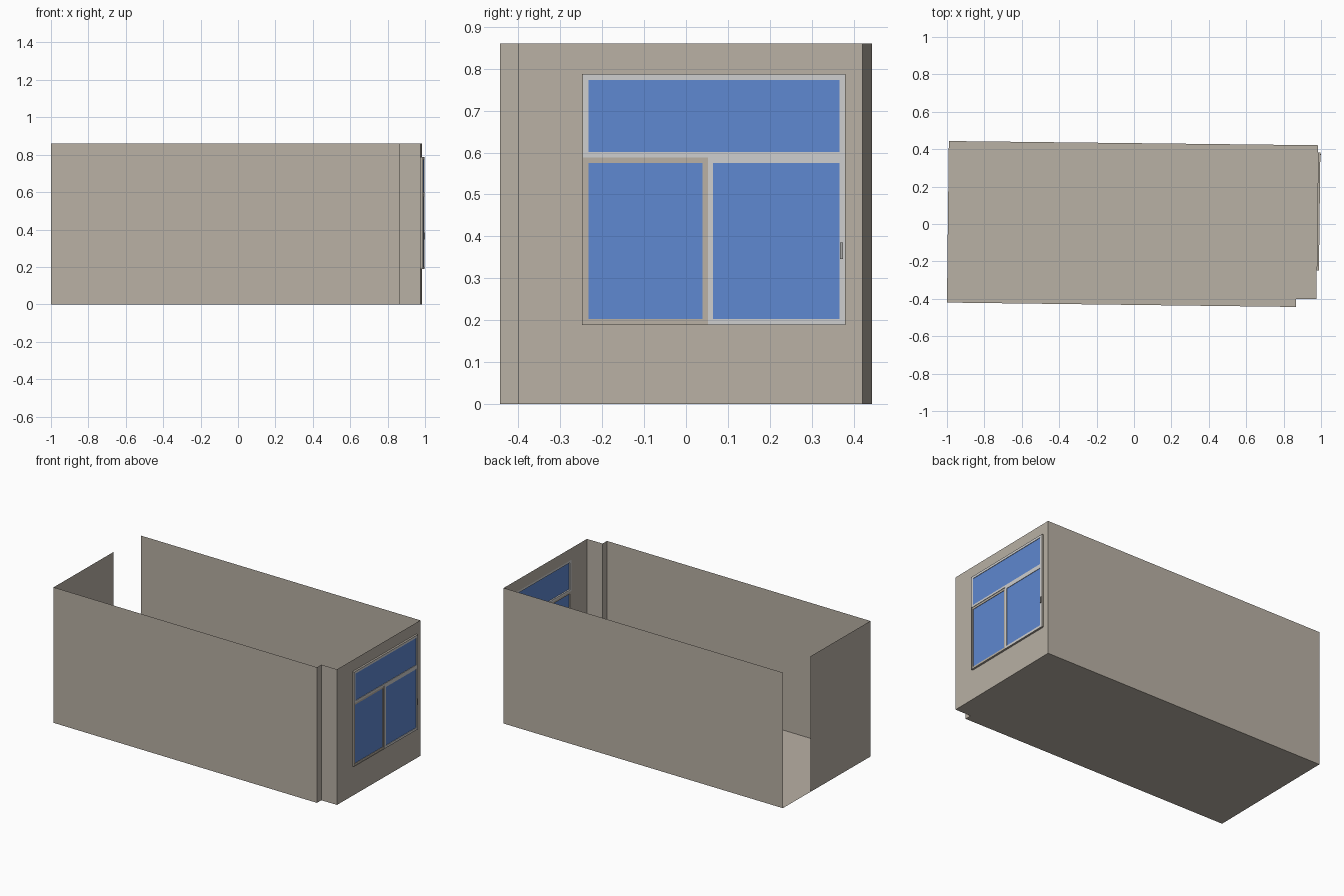
import bpy

if "Cube" in bpy.data.objects:
    bpy.data.objects.remove(bpy.data.objects["Cube"])

H = 0.86  # wall height


def material(name, rgb):
    m = bpy.data.materials.new(name)
    m.diffuse_color = (*rgb, 1)
    m.use_nodes = True
    m.node_tree.nodes["Principled BSDF"].inputs["Base Color"].default_value = m.diffuse_color
    return m


PLASTER = material("plaster_beige", (0.485, 0.437, 0.375))
FRAME = material("frame_light_grey", (0.62, 0.62, 0.62))
GLASS = material("glass_blue", (0.113, 0.245, 0.635))
METAL = material("handle_grey", (0.4, 0.4, 0.39))


def mesh(name, verts, faces, mat):
    me = bpy.data.meshes.new(name)
    me.from_pydata(verts, [], faces)
    me.materials.append(mat)
    ob = bpy.data.objects.new(name, me)
    bpy.context.collection.objects.link(ob)
    return ob


def on_wall(y, z, d=0.0):
    """Point on the slightly skewed window wall, pushed out by d."""
    return (0.975 + (y + 0.40) * 0.012 + d, y, z)


def rect(y0, y1, z0, z1, d):
    return [on_wall(y, z, d) for y, z in ((y0, z0), (y1, z0), (y1, z1), (y0, z1))]


def wall(name, pts):
    n = len(pts)
    verts = [(x, y, z) for z in (0, H) for x, y in pts]
    mesh(name, verts, [(i, i + 1, n + i + 1, n + i) for i in range(n - 1)], PLASTER)


def ring(name, y0, y1, z0, z1, d0, d1, w, mat):
    """Rectangular frame of bar width w between depths d0 and d1."""
    v = []
    for d in (d0, d1):
        v += rect(y0, y1, z0, z1, d) + rect(y0 + w, y1 - w, z0 + w, z1 - w, d)
    f = []
    for i in range(4):
        j = (i + 1) % 4
        f += [(8 + i, 8 + j, 12 + j, 12 + i), (j, i, 4 + i, 4 + j),
              (i, j, 8 + j, 8 + i), (4 + j, 4 + i, 12 + i, 12 + j)]
    mesh(name, v, f, mat)


# Floor plan outline
front_left, front_right = (-1.0, -0.42), (0.865, -0.4435)
notch_in, notch_out = (0.865, -0.40), (0.975, -0.40)
back_right, back_left = (0.985, 0.421), (-0.99, 0.4435)
outline = [front_left, front_right, notch_in, notch_out, back_right, back_left]
mesh("floor", [(x, y, 0) for x, y in outline], [tuple(range(6))], PLASTER)

# Walls; the left wall stops short to leave the doorway
wall("front_wall", [front_left, front_right, notch_in, notch_out])
wall("back_wall", [back_right, back_left])
wall("left_wall", [(-0.993, 0.17), front_left])

# Window wall with an opening
Y0, Y1, Z0, Z1 = -0.248, 0.381, 0.188, 0.788
mesh("window_wall", rect(-0.40, 0.421, 0, H, 0) + rect(Y0, Y1, Z0, Z1, 0),
     [(i, (i + 1) % 4, 4 + (i + 1) % 4, 4 + i) for i in range(4)], PLASTER)

# Window casing, then three panes with their frames
ring("window_casing", Y0, Y1, Z0, Z1, 0, 0.012, 0.002, PLASTER)
panes = [("upper", -0.246, 0.379, 0.588, 0.786, 0.012, FRAME),
         ("left", -0.246, 0.052, 0.19, 0.588, 0.009, PLASTER),
         ("right", 0.052, 0.379, 0.19, 0.588, 0.012, FRAME)]
for name, y0, y1, z0, z1, d, mat in panes:
    w = 0.013
    ring(name + "_window_frame", y0, y1, z0, z1, 0, d, w, mat)
    mesh(name + "_window_glass", rect(y0 + w, y1 - w, z0 + w, z1 - w, d - 0.003),
         [(0, 1, 2, 3)], GLASS)

# Handle on the right sash
mesh("window_handle", rect(0.368, 0.375, 0.346, 0.385, 0.012) + rect(0.368, 0.375, 0.346, 0.385, 0.0157),
     [(4, 5, 6, 7)] + [(i, (i + 1) % 4, 4 + (i + 1) % 4, 4 + i) for i in range(4)], METAL)
